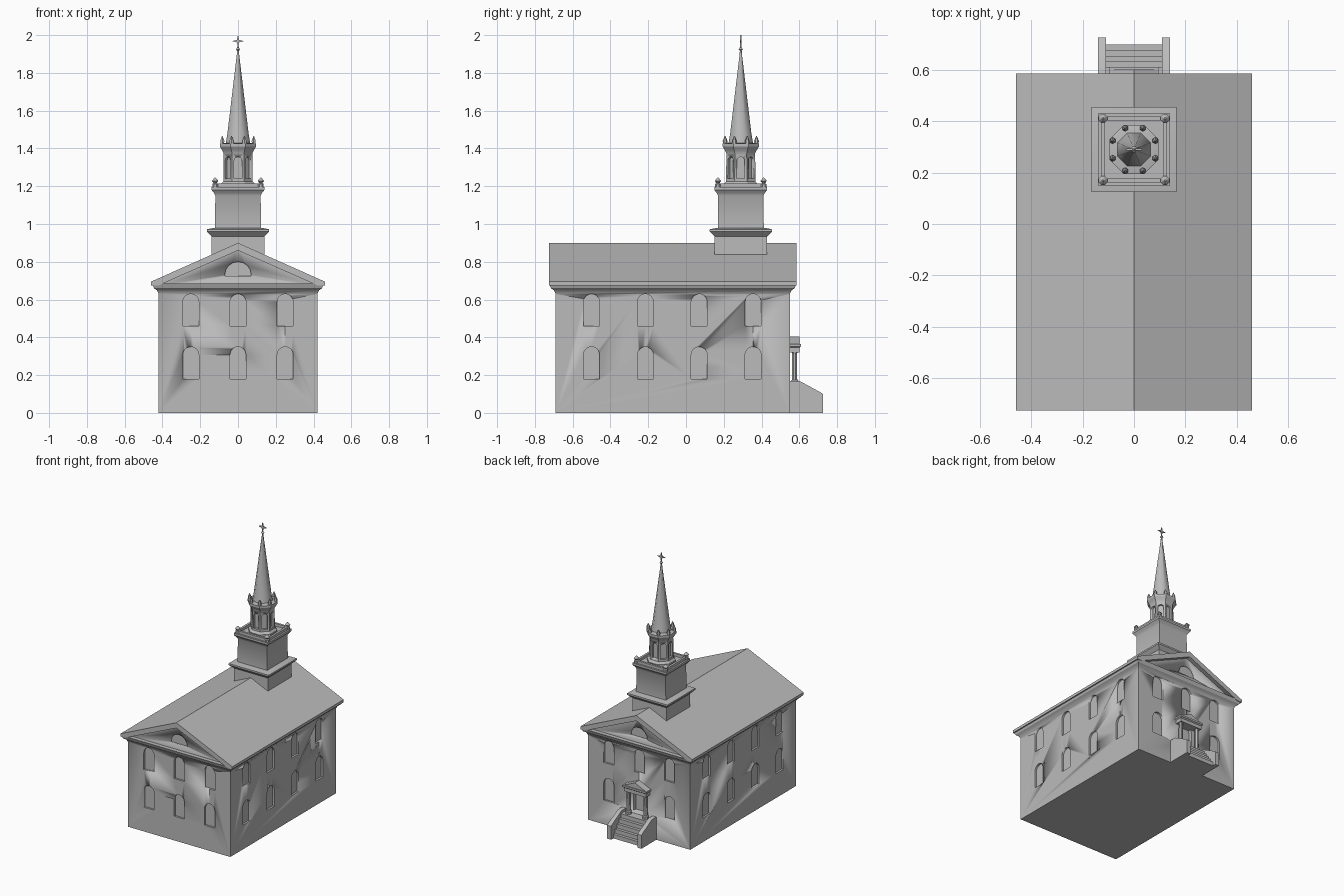
import bpy, bmesh, math
from mathutils import Matrix, Vector

if bpy.data.objects.get("Cube"):
    bpy.data.objects.remove(bpy.data.objects["Cube"])

stone = bpy.data.materials.new("plain grey")
stone.use_nodes = True
GREY = (0.5, 0.5, 0.5, 1)
stone.diffuse_color = GREY
stone.node_tree.nodes["Principled BSDF"].inputs["Base Color"].default_value = GREY

MID, TOWER = -0.07, 0.29          # y centres of the hall and the tower
BACK = 0.55                       # y of the entrance wall


def finish(bm, name, angle=30):
    bmesh.ops.recalc_face_normals(bm, faces=bm.faces)
    mesh = bpy.data.meshes.new(name)
    bm.to_mesh(mesh)
    bm.free()
    mesh.materials.append(stone)
    ob = bpy.data.objects.new(name, mesh)
    bpy.context.collection.objects.link(ob)
    bpy.ops.object.select_all(action='DESELECT')
    ob.select_set(True)
    bpy.context.view_layer.objects.active = ob
    bpy.ops.object.shade_smooth_by_angle(angle=math.radians(angle))
    return ob


def add_stack(bm, rings, centre, sides=4):
    """Closed stack of rings (half x, half y, z); four sides give a box."""
    grow = 1 / math.cos(math.pi / sides)
    loops = []
    for hx, hy, z in rings:
        loop = []
        for i in range(sides):
            a = 2 * math.pi * (i + 0.5) / sides
            loop.append(bm.verts.new((centre[0] + hx * grow * math.cos(a),
                                      centre[1] + hy * grow * math.sin(a), z)))
        loops.append(loop)
    for low, high in zip(loops, loops[1:]):
        for i in range(sides):
            j = (i + 1) % sides
            bm.faces.new((low[i], low[j], high[j], high[i]))
    bm.faces.new(loops[0])
    bm.faces.new(loops[-1])


def stack(name, rings, centre, sides=4, angle=30):
    bm = bmesh.new()
    add_stack(bm, rings, centre, sides)
    return finish(bm, name, angle)


def add_prism(bm, outline, depth, matrix):
    """Extrude a 2D outline (u, z) along the local y axis by +-depth."""
    a = [bm.verts.new(matrix @ Vector((u, -depth, z))) for u, z in outline]
    b = [bm.verts.new(matrix @ Vector((u, depth, z))) for u, z in outline]
    bm.faces.new(a)
    bm.faces.new(b[::-1])
    for i in range(len(a)):
        j = (i + 1) % len(a)
        bm.faces.new((a[i], b[i], b[j], a[j]))


def prism(name, outline, depth, matrix):
    bm = bmesh.new()
    add_prism(bm, outline, depth, matrix)
    return finish(bm, name)


def arch(width, low, high):
    r = width / 2
    points = [(-r, low), (r, low)]
    for i in range(9):
        a = math.pi * i / 8
        points.append((r * math.cos(a), high - r + r * math.sin(a)))
    return points


def wall(x, y, turn):
    return Matrix.Translation((x, y, 0)) @ Matrix.Rotation(turn, 4, 'Z')


def carve(target, bm, name):
    cutter = finish(bm, name)
    cutter.hide_render = True
    mod = target.modifiers.new("recesses", 'BOOLEAN')
    mod.object = cutter
    mod.solver = 'EXACT'
    bpy.context.view_layer.objects.active = target
    bpy.ops.object.modifier_apply(modifier=mod.name)
    bpy.data.objects.remove(cutter)


# Hall with flared cornice
hall = stack("hall", [(0.42, 0.62, 0), (0.42, 0.62, 0.63), (0.43, 0.63, 0.65),
                      (0.445, 0.645, 0.66), (0.455, 0.655, 0.685)], (0, MID))

# Arched window recesses and doorway
holes = bmesh.new()
DEPTH = 0.014
for low, high in ((0.18, 0.35), (0.46, 0.63)):
    window = arch(0.085, low, high)
    for x in (-0.25, 0, 0.25):
        add_prism(holes, window, DEPTH, wall(x, -0.69, 0))
        if x or low > 0.4:
            add_prism(holes, window, DEPTH, wall(x, BACK, 0))
    for y in (-0.5, -0.215, 0.07, 0.355):
        for side in (-1, 1):
            add_prism(holes, window, DEPTH, wall(side * 0.42, y, math.pi / 2))
add_prism(holes, arch(0.09, 0.17, 0.34), 0.025, wall(0, BACK, 0))
carve(hall, holes, "window_cutter")

# Gable ends with a half-round recess, and the roof over them
gable = prism("gable", [(-0.43, 0.67), (0.43, 0.67), (0, 0.875)], 0.625, wall(0, MID, 0))
lunettes = bmesh.new()
for y in (MID - 0.625, MID + 0.625):
    add_prism(lunettes, arch(0.14, 0.725, 0.80), 0.012, wall(0, y, 0))
carve(gable, lunettes, "lunette_cutter")
prism("roof", [(-0.46, 0.675), (-0.46, 0.695), (0, 0.9), (0.46, 0.695), (0.46, 0.675),
               (0.42, 0.675), (0, 0.86), (-0.42, 0.675)], 0.655, wall(0, MID, 0))

# Square tower stages
def square(*rings):
    return [(r, r, z) for r, z in rings]


stack("tower_base", square((0.14, 0.72), (0.14, 0.935), (0.15, 0.945), (0.165, 0.96),
                           (0.165, 0.972), (0.125, 0.98)), (0, TOWER))
stack("tower_shaft", square((0.122, 0.97), (0.12, 1.15), (0.128, 1.165),
                            (0.14, 1.18), (0.14, 1.195)), (0, TOWER))

# Balustrade with corner urns
rail = bmesh.new()
for sx in (-1, 1):
    add_stack(rail, [(0.008, 0.11, 1.19), (0.008, 0.11, 1.215)], (sx * 0.12, TOWER))
    add_stack(rail, [(0.11, 0.008, 1.19), (0.11, 0.008, 1.215)], (0, TOWER + sx * 0.12))
    for sy in (-1, 1):
        add_stack(rail, square((0.015, 1.19), (0.015, 1.212), (0.008, 1.216),
                               (0.017, 1.228), (0.003, 1.245)),
                  (sx * 0.121, TOWER + sy * 0.121), 8)
finish(rail, "balustrade")

# Octagonal belfry with arched openings
belfry = stack("belfry", square((0.092, 1.19), (0.092, 1.21), (0.078, 1.225), (0.076, 1.375),
                                (0.084, 1.39), (0.096, 1.41), (0.096, 1.425), (0.075, 1.43)),
               (0, TOWER), 8)
openings = bmesh.new()
for i in range(8):
    spin = wall(0, TOWER, i * math.pi / 4) @ Matrix.Translation((0, 0.076, 0))
    add_prism(openings, arch(0.04, 1.24, 1.355), 0.015, spin)
carve(belfry, openings, "opening_cutter")
urns = bmesh.new()
for i in range(8):
    a = math.pi * (i + 0.5) / 4
    add_stack(urns, square((0.009, 1.42), (0.011, 1.44), (0.002, 1.465)),
              (0.09 * math.cos(a), TOWER + 0.09 * math.sin(a)), 6)
finish(urns, "belfry_urns")

# Spire and weather vane
stack("spire", square((0.066, 1.42), (0.056, 1.48), (0.006, 1.9), (0.004, 1.94)),
      (0, TOWER), 8, 50)
stack("spire_ball", square((0.003, 1.915), (0.011, 1.925), (0.003, 1.937)), (0, TOWER), 8, 60)
star = []
for i in range(8):
    r = 0.009 if i % 2 else 0.032
    a = math.pi * i / 4
    star.append((r * math.cos(a), 1.968 + r * math.sin(a)))
prism("weather_vane", star, 0.004, wall(0, TOWER, 0))

# Entrance portal: two columns and a small pediment
for side, label in ((1, "left"), (-1, "right")):
    stack(label + "_column", square((0.02, 0.15), (0.02, 0.17), (0.014, 0.175),
                                    (0.013, 0.315), (0.019, 0.325)), (side * 0.07, 0.575), 8)
stack("portal_beam", [(0.09, 0.035, 0.32), (0.09, 0.035, 0.345), (0.098, 0.045, 0.352),
                      (0.098, 0.045, 0.365)], (0, 0.565))
prism("portal_pediment", [(-0.098, 0.362), (0.098, 0.362), (0, 0.405)], 0.03, wall(0, 0.572, 0))

# Entrance steps between sloping side walls
STEPS = 5
profile = [(0.54, 0), (0.54, 0.15)]
for i in range(STEPS):
    y, z = 0.61 + 0.022 * i, 0.15 - 0.03 * i
    profile += [(y, z), (y, z - 0.03)]
prism("steps", profile[:-1] + [(0.698, 0)], 0.11, wall(0, 0, math.pi / 2))
cheek = [(0.54, 0), (0.54, 0.17), (0.60, 0.17), (0.71, 0.11), (0.725, 0.1), (0.725, 0)]
for side, label in ((1, "left"), (-1, "right")):
    prism(label + "_step_wall", cheek, 0.016, wall(side * 0.125, 0, math.pi / 2))
